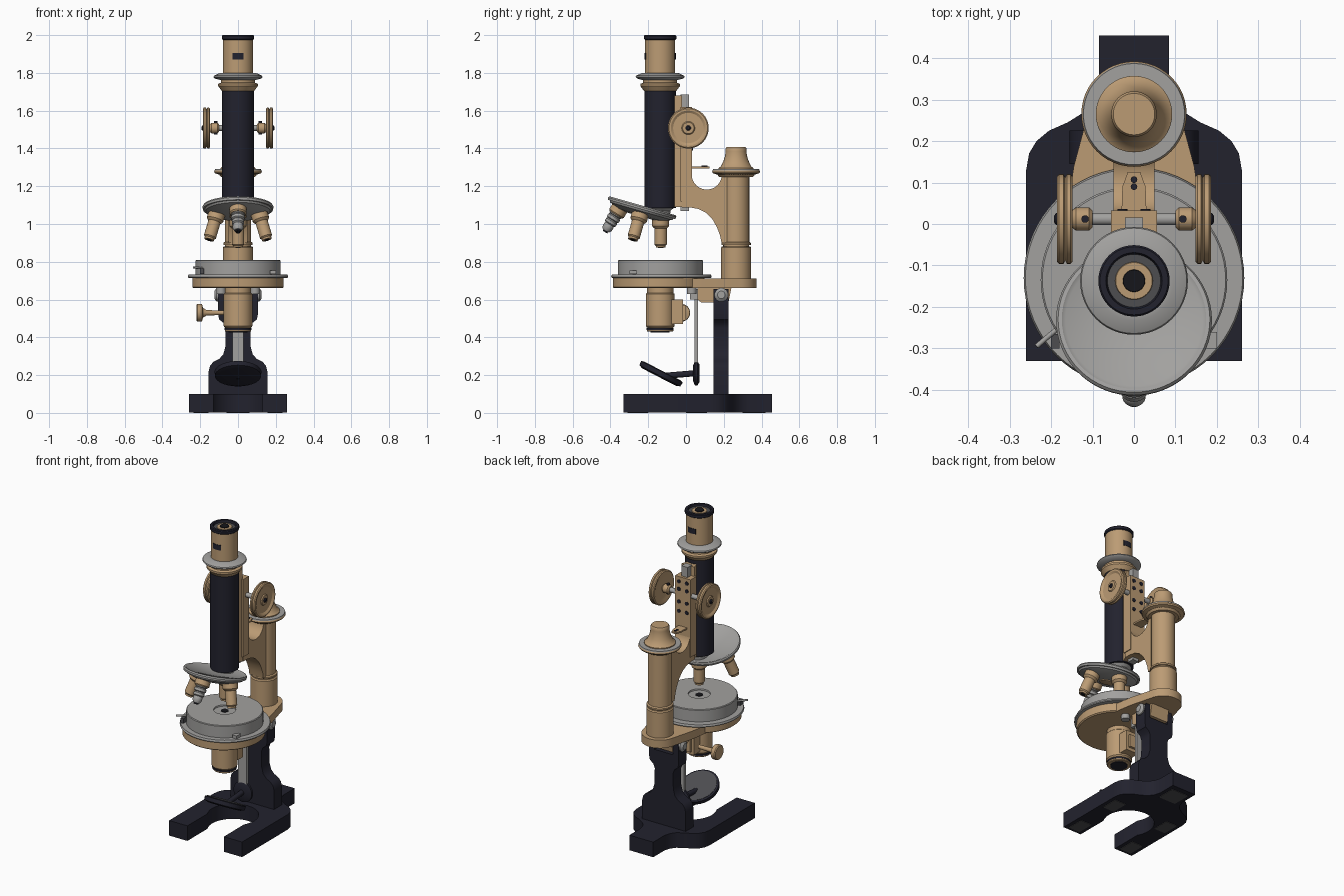
import bpy, bmesh, math
from mathutils import Matrix, Vector


def material(name, rgb):
    m = bpy.data.materials.new(name)
    m.diffuse_color = (*rgb, 1)
    return m


TAN = material("warm brass", (0.50, 0.33, 0.175))
SILVER = material("silver grey", (0.36, 0.355, 0.345))
NAVY = material("dark enamel", (0.016, 0.016, 0.027))
BLACK = material("black", (0.008, 0.008, 0.011))
GREY = material("dark grey", (0.075, 0.075, 0.08))
Z = (0, 0, 1)


def finish(bm, name, mat):
    bmesh.ops.recalc_face_normals(bm, faces=bm.faces)
    me = bpy.data.meshes.new(name)
    bm.to_mesh(me)
    bm.free()
    me.materials.append(mat)
    ob = bpy.data.objects.new(name, me)
    bpy.context.collection.objects.link(ob)
    bpy.ops.object.select_all(action='DESELECT')
    ob.select_set(True)
    bpy.context.view_layer.objects.active = ob
    bpy.ops.object.shade_smooth_by_angle(angle=math.radians(32))
    return ob


def lathe(name, mat, profile, loc=(0, 0, 0), axis=Z, segs=48):
    """Solid of revolution: (radius, height) points along an axis from loc."""
    bm = bmesh.new()
    M = Matrix.Translation(loc) @ Vector(axis).to_track_quat('Z', 'Y').to_matrix().to_4x4()
    rings = [[bm.verts.new(M @ Vector((r * math.cos(2 * math.pi * i / segs),
                                       r * math.sin(2 * math.pi * i / segs), h)))
              for i in range(segs)] for r, h in profile]
    for a, b in zip(rings, rings[1:]):
        for i in range(segs):
            j = (i + 1) % segs
            bm.faces.new((a[i], a[j], b[j], b[i]))
    bm.faces.new(rings[0])
    bm.faces.new(rings[-1])
    return finish(bm, name, mat)


def rod(name, mat, a, b, r, segs=24):
    d = Vector(b) - Vector(a)
    return lathe(name, mat, [(r, 0), (r, d.length)], a, d, segs)


def extrude(name, mat, pts, axis, lo, hi):
    """Prism: 2D outline in the plane across the axis, from lo to hi."""
    def place(p, h):
        return {'x': (h, *p), 'y': (p[0], h, p[1]), 'z': (*p, h)}[axis]
    bm = bmesh.new()
    a = [bm.verts.new(place(p, lo)) for p in pts]
    b = [bm.verts.new(place(p, hi)) for p in pts]
    bm.faces.new(a)
    bm.faces.new(b)
    for i in range(len(pts)):
        j = (i + 1) % len(pts)
        bm.faces.new((a[i], a[j], b[j], b[i]))
    return finish(bm, name, mat)


def box(name, mat, x, y, z):
    return extrude(name, mat, [(x[0], y[0]), (x[1], y[0]), (x[1], y[1]), (x[0], y[1])], 'z', *z)


def arc(cx, cy, r, a0, a1, n=12):
    return [(cx + r * math.cos(math.radians(a0 + (a1 - a0) * i / n)),
             cy + r * math.sin(math.radians(a0 + (a1 - a0) * i / n))) for i in range(n + 1)]


def mirrored(half):
    return half + [(-x, y) for x, y in reversed(half) if x > 1e-5]


# Horseshoe base with pads underneath
base = arc(0, -0.05, 0.15, 90, -30) + [(0.13, -0.33), (0.26, -0.33), (0.26, 0.13), (0.253, 0.17),
       (0.235, 0.2), (0.205, 0.225), (0.16, 0.245), (0.12, 0.27), (0.097, 0.3), (0.085, 0.34), (0.085, 0.455)]
extrude("base", NAVY, mirrored(base), 'z', 0.003, 0.1)
for s in (-1, 1):
    for y0, y1 in ((-0.31, -0.2), (0.0, 0.11)):
        box("base_pad", GREY, sorted((s * 0.155, s * 0.235)), (y0, y1), (0, 0.005))
box("base_pad_back", GREY, (-0.06, 0.06), (0.3, 0.42), (0, 0.005))

# Pillar with shoulders and forked top
pillar = [(0.155, 0.1), (0.155, 0.22), (0.148, 0.25), (0.13, 0.27), (0.1, 0.285), (0.078, 0.31),
          (0.067, 0.35), (0.065, 0.45), (0.075, 0.475), (0.1, 0.495), (0.105, 0.52), (0.105, 0.63),
          (0.095, 0.655), (0.066, 0.655), (0.066, 0.57), (0, 0.57)]
extrude("pillar", NAVY, mirrored(pillar), 'y', 0.145, 0.225)
lathe("hinge_pin", SILVER, [(0.02, 0), (0.036, 0.012), (0.036, 0.238), (0.02, 0.25)], (-0.125, 0.187, 0.625), (1, 0, 0))
extrude("hinge_block", TAN, [(0.06, 0.6), (0.08, 0.585), (0.225, 0.585), (0.24, 0.66), (0.06, 0.66)], 'x', -0.064, 0.064)

# Stage
lathe("stage_support", TAN, [(0.235, 0.66), (0.242, 0.666), (0.242, 0.715)], (0, -0.145, 0), segs=64)
arm = [(0.17, -0.02), (0.145, 0.14)] + arc(0, 0.265, 0.108, 10, 90)
extrude("stage_arm", TAN, mirrored(arm), 'z', 0.66, 0.712)
lathe("stage_flange", SILVER, [(0.262, 0.715), (0.266, 0.72), (0.262, 0.732)], (0, -0.13, 0), segs=64)
lathe("stage_drum", SILVER, [(0.225, 0.725), (0.225, 0.806), (0.221, 0.81), (0.065, 0.81), (0.063, 0.802)],
      (0, -0.135, 0), segs=64)
lathe("stage_opening", BLACK, [(0.022, 0.8), (0.022, 0.805)], (0, -0.135, 0))
rod("stage_lever", SILVER, (-0.17, -0.24, 0.765), (-0.235, -0.295, 0.77), 0.006, 12)
box("stage_index", GREY, (-0.2, -0.18), (-0.3, -0.265), (0.735, 0.765))
box("stage_clamp", SILVER, (0.17, 0.2), (-0.3, -0.26), (0.735, 0.755))

# Rear column with fine focus cap
Y = 0.265
lathe("column_lower", TAN, [(0.08, 0.71), (0.08, 0.875), (0.074, 0.882)], (0, Y, 0))
lathe("column_groove", TAN, [(0.068, 0.88), (0.068, 0.892)], (0, Y, 0))
lathe("column_upper", TAN, [(0.078, 0.89), (0.078, 0.9), (0.07, 0.906), (0.07, 1.26)], (0, Y, 0))
lathe("focus_collar", TAN, [(0.09, 1.25), (0.1, 1.262), (0.122, 1.268), (0.127, 1.276), (0.122, 1.287)], (0, Y, 0))
lathe("focus_ring", SILVER, [(0.124, 1.284), (0.122, 1.291)], (0, Y, 0))
lathe("fine_focus_cap", TAN, [(0.092, 1.289), (0.092, 1.297), (0.08, 1.305), (0.066, 1.335), (0.058, 1.36),
                              (0.055, 1.385), (0.055, 1.4), (0.05, 1.408)], (0, Y, 0))

# Curved limb from column to focus slide
limb = [(-0.02, 1.27)] + arc(0.11, 1.262, 0.08, 180, 360) + [(0.25, 1.262), (0.25, 0.9), (0.188, 0.9),
        (0.18, 0.94), (0.165, 0.98), (0.14, 1.025), (0.105, 1.06), (0.065, 1.08), (0.02, 1.088), (-0.02, 1.088)]
extrude("limb", TAN, limb, 'x', -0.05, 0.05)
extrude("focus_slide", TAN, [(-0.03, -0.075), (0.03, -0.075), (0.045, -0.02), (-0.045, -0.02)], 'z', 1.09, 1.68)
box("focus_box", TAN, (-0.055, 0.055), (-0.028, 0.032), (1.12, 1.62))
box("focus_rack", SILVER, (-0.022, 0.022), (-0.03, 0.016), (1.07, 1.685))
for s in (-1, 1):
    for z in (1.4, 1.46, 1.54, 1.59):
        rod("box_screw", NAVY, (s * 0.028, 0.03, z), (s * 0.028, 0.036, z), 0.012, 16)
extrude("stop_plate", TAN, [(-0.03, 0.03), (0.03, 0.03), (0.028, 0.09), (0.015, 0.125), (-0.015, 0.125),
                            (-0.028, 0.09)], 'z', 1.295, 1.305)
for y in (0.09, 0.107):
    rod("stop_screw", NAVY, (0, y, 1.304), (0, y, 1.309), 0.008, 16)

# Coarse focus axle and knobs
rod("focus_axle", SILVER, (-0.15, 0.012, 1.508), (0.15, 0.012, 1.508), 0.015)
for s in (-1, 1):
    d = (s, 0, 0)
    at = lambda x: (s * x, 0.012, 1.508)
    lathe("knob_hub", TAN, [(0.02, 0), (0.028, 0.008), (0.028, 0.04), (0.02, 0.05)], at(0.1), d)
    rod("hub_screw", NAVY, (s * 0.118, 0.012, 1.475), (s * 0.118, 0.012, 1.545), 0.009, 12)
    lathe("focus_knob", TAN, [(0.025, 0.004), (0.08, 0.006), (0.092, 0), (0.102, 0), (0.108, 0.005),
                              (0.108, 0.014), (0.1, 0.018), (0.108, 0.022), (0.108, 0.033), (0.102, 0.038),
                              (0.092, 0.038), (0.08, 0.03), (0.035, 0.03), (0.03, 0.036), (0.015, 0.036)], at(0.148), d, 64)
    lathe("knob_pin", NAVY, [(0.014, 0), (0.014, 0.04), (0.008, 0.045)], at(0.148), d, 16)

# Body tube and eyepiece
T = (0, -0.137, 0)
lathe("body_tube", NAVY, [(0.084, 1.085), (0.084, 1.71)], T)
lathe("tube_foot", SILVER, [(0.05, 1.03), (0.055, 1.07), (0.075, 1.088)], T)
lathe("tube_collar", TAN, [(0.086, 1.705), (0.105, 1.73), (0.105, 1.742), (0.09, 1.748), (0.09, 1.772)], T)
lathe("tube_ring", SILVER, [(0.085, 1.76), (0.122, 1.77), (0.13, 1.778), (0.127, 1.785), (0.095, 1.8), (0.082, 1.8)], T)
lathe("draw_tube", TAN, [(0.08, 1.79), (0.08, 1.98)], T)
lathe("eyepiece_rim", NAVY, [(0.08, 1.975), (0.086, 1.98), (0.086, 1.995), (0.082, 2.0), (0.068, 2.0), (0.064, 1.985)], T)
lathe("eyepiece_dish", GREY, [(0.064, 1.983), (0.064, 1.987)], T)
lathe("eyepiece_ring", TAN, [(0.046, 1.985), (0.044, 1.991)], T)
lathe("eyepiece_lens", BLACK, [(0.028, 1.985), (0.026, 1.996)], T)
for s in (-1, 1):
    plate = [(x, -0.137 + s * math.sqrt(r * r - x * x)) for r, k in ((0.079, 1), (0.083, -1))
             for x in (-0.028 * k, -0.014 * k, 0, 0.014 * k, 0.028 * k)]
    extrude("tube_plate", NAVY, plate, 'z', 1.872, 1.905)

# Tilted revolving nosepiece with four objectives
tilt = math.radians(16)
R = Matrix.Rotation(-tilt, 3, 'X')
C = Vector((0, -0.233, 1.085))
up = R @ Vector(Z)
lathe("nosepiece", SILVER, [(0.07, -0.045), (0.12, -0.038), (0.17, -0.018), (0.176, -0.008), (0.186, -0.008),
                            (0.188, 0.004), (0.183, 0.012), (0.174, 0.012), (0.165, 0.006), (0.02, -0.004)], C, up, 64)
lathe("nosepiece_hub", TAN, [(0.03, -0.055), (0.045, -0.05), (0.045, -0.03)], C, up)
plain = [(0.045, 0.02), (0.045, 0.068), (0.039, 0.075), (0.033, 0.08), (0.033, 0.165), (0.026, 0.172), (0.026, 0.182)]
ribbed = [(0.036, 0.06), (0.036, 0.08), (0.03, 0.084), (0.036, 0.09), (0.036, 0.105), (0.028, 0.11), (0.033, 0.116),
          (0.033, 0.13), (0.025, 0.136), (0.028, 0.142), (0.028, 0.16), (0.02, 0.175)]
for k in range(4):
    out = Vector((math.sin(k * math.pi / 2), math.cos(k * math.pi / 2), 0))
    p = C + R @ (out * 0.103)
    d = R @ (out * math.sin(tilt) - Vector(Z) * math.cos(tilt))
    if k == 2:
        lathe("objective_mount", TAN, plain[:3], p, d, 32)
        lathe("front_objective", SILVER, ribbed, p, d, 32)
    else:
        lathe("objective", TAN, plain, p, d, 32)
    lathe("objective_lens", BLACK, [(0.015, 0.17), (0.014, 0.184)], p, d, 16)

# Condenser below the stage
lathe("condenser", TAN, [(0.066, 0.43), (0.07, 0.434), (0.07, 0.442), (0.062, 0.447), (0.07, 0.452), (0.076, 0.46),
                         (0.076, 0.63), (0.07, 0.635), (0.07, 0.665)], T)
lathe("condenser_lens", NAVY, [(0.05, 0.426), (0.05, 0.432)], T)
lathe("condenser_band", NAVY, [(0.072, 0.44), (0.072, 0.449)], T)
box("condenser_bracket", TAN, (-0.045, 0.045), (-0.08, -0.015), (0.47, 0.6))
box("bracket_slide", TAN, (-0.03, 0.03), (-0.03, 0.0), (0.49, 0.57))
lathe("condenser_knob", TAN, [(0.012, 0), (0.014, 0.09), (0.025, 0.11), (0.045, 0.115), (0.047, 0.12), (0.047, 0.14),
                              (0.042, 0.146)], (-0.075, -0.025, 0.53), (-1, 0, 0), 32)
for s in (-1, 1):
    rod("stage_screw", SILVER, (s * 0.09, 0.03, 0.63), (s * 0.09, 0.03, 0.662), 0.025, 20)

# Mirror on its hanging bar
box("mirror_bar", SILVER, (-0.03, 0.03), (0.045, 0.064), (0.2, 0.65))
box("bar_bracket", SILVER, (-0.04, 0.04), (0.02, 0.07), (0.6, 0.655))
lathe("mirror_swivel", NAVY, [(0.045, 0), (0.065, 0.012), (0.065, 0.025), (0.04, 0.035)], (0, 0.072, 0.21), (0, -1, 0), 32)
rod("mirror_arm", NAVY, (0, 0.05, 0.21), (0, -0.13, 0.195), 0.016)
n = Vector((0, 0.46, 0.89))
lathe("mirror_frame", NAVY, [(0.1, -0.02), (0.122, -0.012), (0.124, 0.012), (0.114, 0.015)], (0, -0.133, 0.207), n)
lathe("mirror_glass", GREY, [(0.112, 0.013), (0.112, 0.017)], (0, -0.133, 0.207), n)
